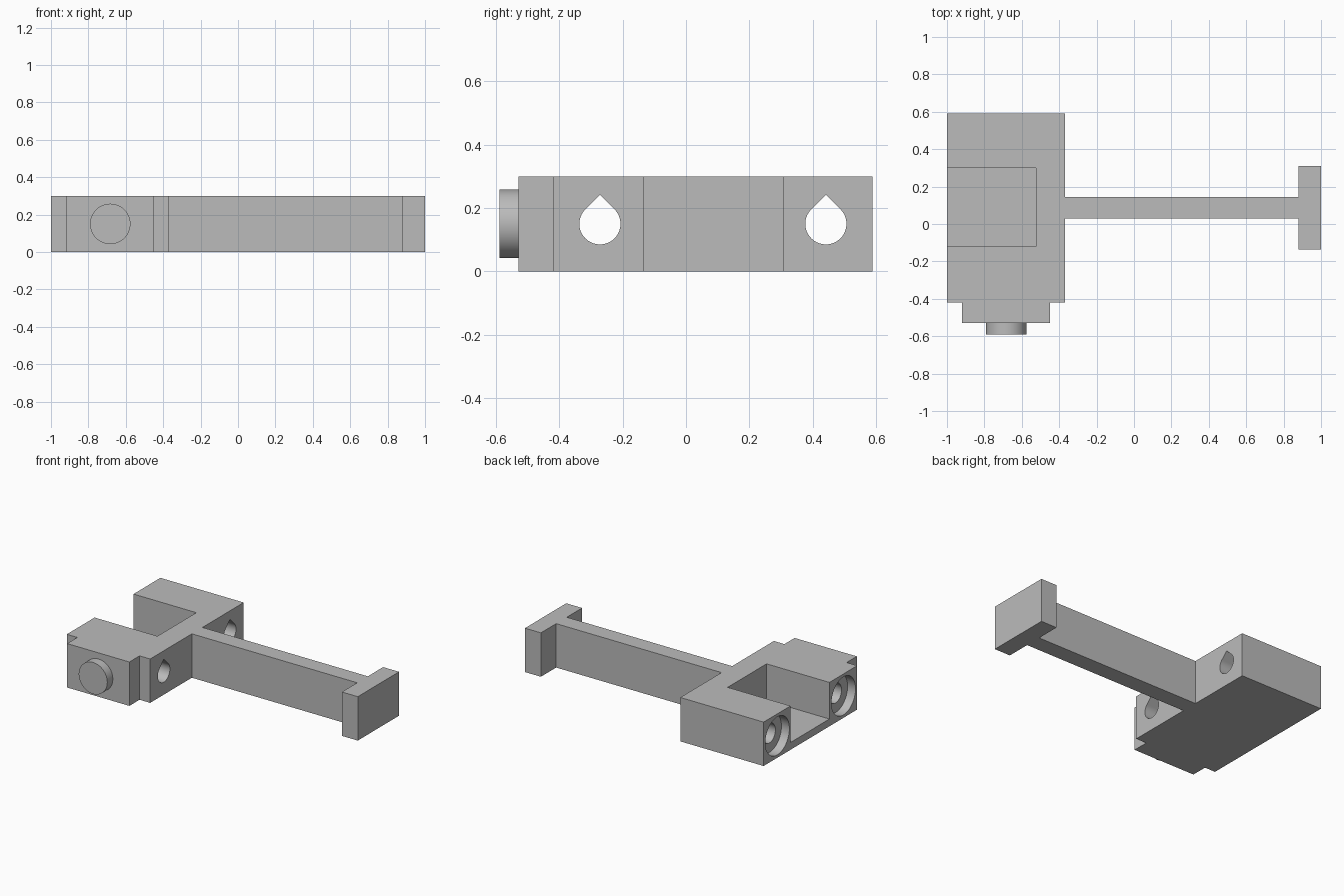
import bpy, bmesh, math
from mathutils import Matrix, Vector

old = bpy.data.objects.get("Cube")
if old:
    bpy.data.objects.remove(old, do_unlink=True)

grey = bpy.data.materials.new("plain_grey")
grey.use_nodes = True
colour = (0.5, 0.5, 0.5, 1)
grey.diffuse_color = colour
grey.node_tree.nodes["Principled BSDF"].inputs["Base Color"].default_value = colour

H = 0.3
MID = H / 2


def prism(name, outline, matrix, depth):
    """Extrude a 2D outline along local z, then place it."""
    bm = bmesh.new()
    face = bm.faces.new([bm.verts.new((u, v, 0)) for u, v in outline])
    top = bmesh.ops.extrude_face_region(bm, geom=[face])["geom"]
    bmesh.ops.translate(bm, vec=(0, 0, depth),
                        verts=[v for v in top if isinstance(v, bmesh.types.BMVert)])
    bm.transform(matrix)
    bmesh.ops.recalc_face_normals(bm, faces=bm.faces)
    mesh = bpy.data.meshes.new(name)
    bm.to_mesh(mesh)
    bm.free()
    mesh.materials.append(grey)
    obj = bpy.data.objects.new(name, mesh)
    bpy.context.collection.objects.link(obj)
    return obj


def circle(r, n=64):
    return [(r * math.cos(2 * math.pi * i / n), r * math.sin(2 * math.pi * i / n))
            for i in range(n)]


def teardrop(r, n=48):
    """Circle whose top closes in a 45 degree point."""
    arc = [math.radians(135 + 270 * i / n) for i in range(n + 1)]
    return [(r * math.cos(a), r * math.sin(a)) for a in arc] + [(0, r * math.sqrt(2))]


def rect(x0, x1, y0, y1):
    return [(x0, y0), (x1, y0), (x1, y1), (x0, y1)]


def along_x(x, y):
    # local u -> y, v -> z, extrusion -> x
    return Matrix.Translation(Vector((x, y, MID))) @ Matrix(
        ((0, 0, 1, 0), (1, 0, 0, 0), (0, 1, 0, 0), (0, 0, 0, 1)))


def along_y(x, y):
    # local u -> x, v -> z, extrusion -> y
    return Matrix.Translation(Vector((x, y, MID))) @ Matrix(
        ((1, 0, 0, 0), (0, 0, 1, 0), (0, 1, 0, 0), (0, 0, 0, 1)))


def combine(target, tool, operation):
    mod = target.modifiers.new(tool.name, "BOOLEAN")
    mod.operation = operation
    mod.solver = "EXACT"
    mod.object = tool
    tool.hide_render = True
    bpy.context.view_layer.objects.active = target
    bpy.ops.object.modifier_apply(modifier=mod.name)
    bpy.data.objects.remove(tool, do_unlink=True)


# Plan outline: body with narrower front step, beam and end crossbar
plan = [(-1, 0.59), (-1, -0.42), (-0.92, -0.42), (-0.92, -0.53), (-0.45, -0.53),
        (-0.45, -0.42), (-0.37, -0.42), (-0.37, 0.03), (0.88, 0.03), (0.88, -0.135),
        (1, -0.135), (1, 0.31), (0.88, 0.31), (0.88, 0.145), (-0.37, 0.145), (-0.37, 0.59)]
bracket = prism("bracket", plan, Matrix.Identity(4), H)

# Front collar
BOSS_X = -0.683
combine(bracket, prism("collar", circle(0.108), along_y(BOSS_X, -0.59), 0.08), "UNION")
combine(bracket, prism("collar_hole", circle(0.06), along_y(BOSS_X, -0.65), 0.23), "DIFFERENCE")

# Open pocket between the two arms
combine(bracket, prism("pocket", rect(-1.1, -0.525, -0.12, 0.30),
                       Matrix.Translation((0, 0, 0.05)), 0.5), "DIFFERENCE")

# Teardrop bores with round counterbores on the outer end
for y in (-0.272, 0.442):
    combine(bracket, prism("bore", teardrop(0.065), along_x(-1.1, y), 0.8), "DIFFERENCE")
    combine(bracket, prism("counterbore", circle(0.13), along_x(-1.1, y), 0.16), "DIFFERENCE")

# Smooth the round walls, keep edges sharp
bpy.ops.object.select_all(action="DESELECT")
bracket.select_set(True)
bpy.context.view_layer.objects.active = bracket
bpy.ops.object.shade_smooth_by_angle(angle=math.radians(30))
